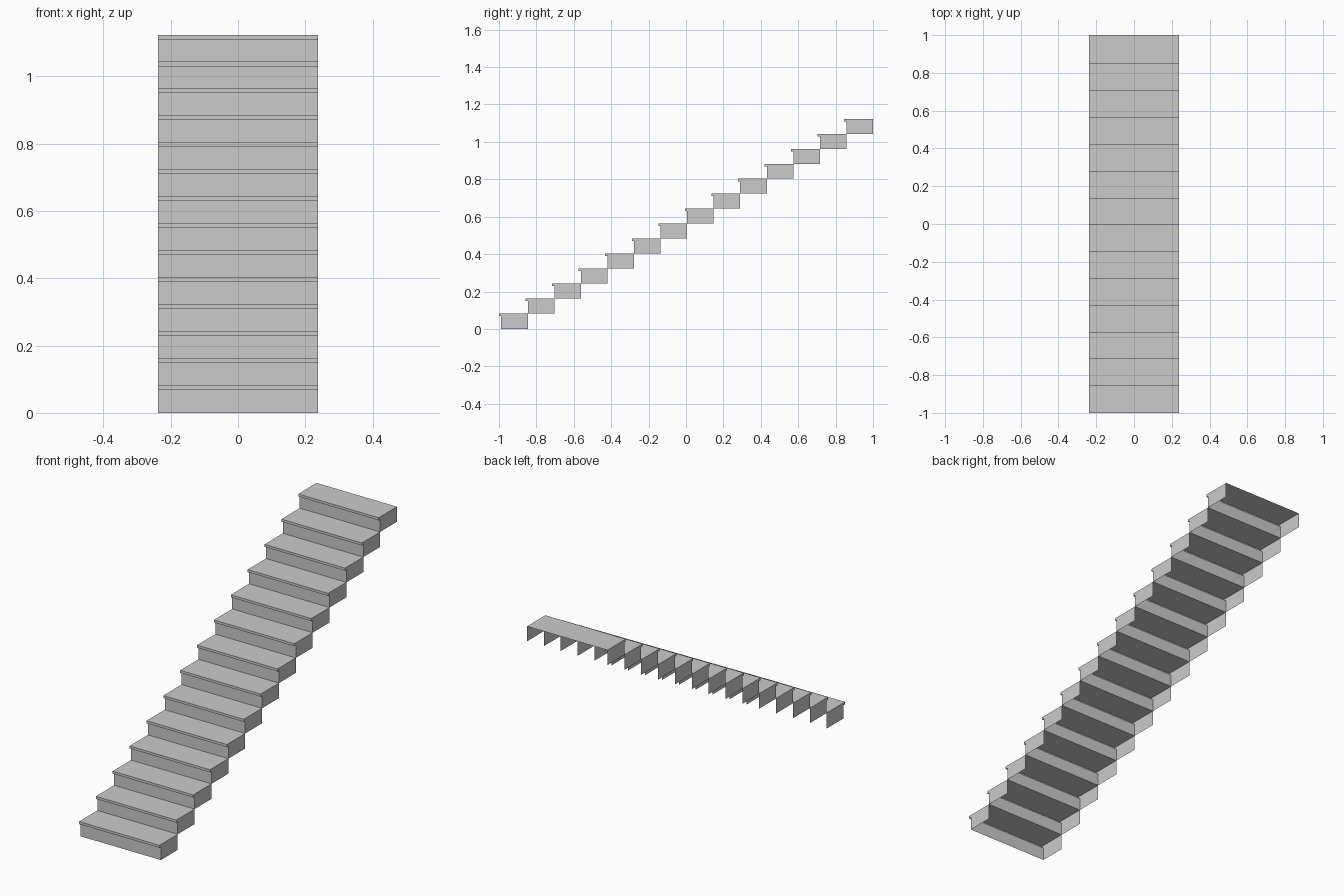
import bpy

if "Cube" in bpy.data.objects:
    bpy.data.objects.remove(bpy.data.objects["Cube"])

STEPS = 14
HALF_W = 0.237
LIP = 0.012                      # nosing overhang
LIP_H = 0.0135                   # nosing height
RUN = (2 - LIP) / STEPS
RISE = 0.08
Z_TOP = 0.083                    # top of the lowest tread


def sheet_step(name, y, bottom, top):
    """Thin shell step: riser, nosing, tread and two cheeks; open at back and bottom."""
    profile = [
        (y + LIP, bottom), (y + LIP, top - LIP_H),    # riser
        (y, top - LIP_H), (y, top),                   # nosing
        (y + LIP + RUN, top),                         # tread
        (y + LIP + RUN, bottom),                      # cheek corner only
    ]
    n = len(profile)
    verts = [(x, py, pz) for x in (-HALF_W, HALF_W) for py, pz in profile]
    faces = [(i, n + i, n + i + 1, i + 1) for i in range(n - 2)]
    faces.append(tuple(range(n)))                     # left cheek
    faces.append(tuple(reversed(range(n, 2 * n))))    # right cheek
    mesh = bpy.data.meshes.new(name)
    mesh.from_pydata(verts, [], faces)
    mesh.update()
    obj = bpy.data.objects.new(name, mesh)
    bpy.context.collection.objects.link(obj)
    return obj


# Flight of steps, lowest first
for k in range(STEPS):
    top = Z_TOP + k * RISE
    bottom = 0.0 if k == 0 else top - RISE
    sheet_step(f"step_{k + 1:02d}", -1 + k * RUN, bottom, top)
